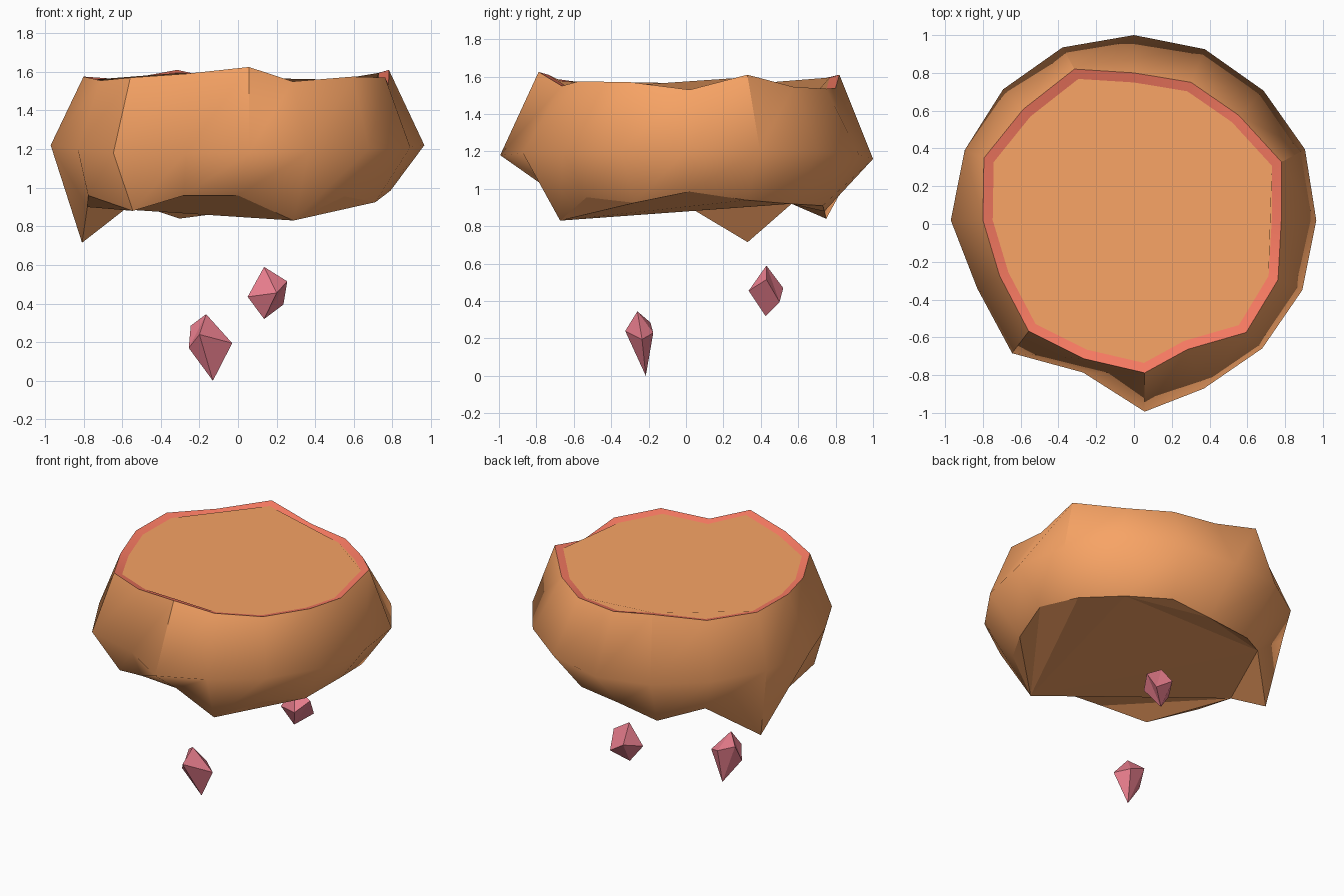
import bpy, bmesh
from math import cos, sin, tau, radians

if "Cube" in bpy.data.objects:
    bpy.data.objects.remove(bpy.data.objects["Cube"])


def material(name, rgb):
    m = bpy.data.materials.new(name)
    m.diffuse_color = (*rgb, 1)
    m.use_nodes = True
    m.node_tree.nodes["Principled BSDF"].inputs["Base Color"].default_value = m.diffuse_color
    return m


def finish(bm, name, mats):
    me = bpy.data.meshes.new(name)
    bm.normal_update()
    bmesh.ops.recalc_face_normals(bm, faces=bm.faces[:])
    bm.to_mesh(me)
    bm.free()
    ob = bpy.data.objects.new(name, me)
    bpy.context.collection.objects.link(ob)
    for m in mats:
        me.materials.append(m)
    return ob


def ring(bm, radii, heights, nudge={}):
    """Irregular ring, counter-clockwise from +x; nudge turns single corners by degrees."""
    n, out = len(radii), []
    for i, (r, z) in enumerate(zip(radii, heights)):
        a = tau * i / n + radians(nudge.get(i, 0))
        out.append(bm.verts.new((r * cos(a), 0.02 + r * sin(a), z)))
    return out


def bridge(bm, a, b, mat=0):
    n = len(a)
    for i in range(n):
        j = (i + 1) % n
        bm.faces.new((a[i], a[j], b[j], b[i])).material_index = mat


orange = material("orange_rock", (0.94, 0.37, 0.13))
red = material("red_rim", (0.96, 0.20, 0.125))
pink = material("pink_crystal", (0.82, 0.21, 0.27))

# Floating rock: 16-sided rings given as radius and height
low_r = [.79, .79, .76, .77, .72, .79, .77, .865, .78, .84, .77, .73, .70, .75, .78, .77]
low_z = [.985, .94, .92, .91, .88, .84, .92, .715, .90, .96, .88, .96, .96, .83, .955, .925]
mid_r = [.965, .98, .97, .98, .98, .99, .98, .97, .97, .905, .955, .85, 1.015, .965, .96, .965]
mid_z = [1.22, 1.21, 1.2, 1.18, 1.16, 1.18, 1.2, 1.21, 1.22, 1.2, 1.18, 1.18, 1.18, 1.19, 1.2, 1.21]
top_r = [.78, .84, .785, .79, .78, .86, .83, .86, .80, .77, .81, .78, .81, .74, .84, .825]
top_z = [1.53, 1.61, 1.545, 1.535, 1.54, 1.61, 1.56, 1.575, 1.575, 1.555, 1.57, 1.59, 1.625, 1.55,
         1.575, 1.57]
mid_nudge = {9: 1, 10: 2.5, 11: 4, 12: 3.2}
top_nudge = {1: -1, 5: -1, 10: 1.5, 11: 2.5, 12: 4}

bm = bmesh.new()
low = ring(bm, low_r, low_z, {7: 1.5})
mid = ring(bm, mid_r, mid_z, mid_nudge)
top = ring(bm, top_r, top_z, top_nudge)
inner = ring(bm, [r * 0.935 for r in top_r], [z - 0.015 for z in top_z], top_nudge)
bridge(bm, low, mid)
bridge(bm, mid, top)
bridge(bm, top, inner, 1)      # red rim
bm.faces.new(inner)            # ground surface

# Underside: corner flaps around two hanging spikes, then fans from both sides
flaps = [(8, 7, 6), (6, 5, 4), (4, 3, 2), (6, 4, 2)]
fan_a = [14, 15, 0, 1, 2, 6, 8]
fan_b = [9, 10, 11, 12, 13]
flaps += [(13, b, a) for a, b in zip(fan_a, fan_a[1:])]
flaps += [(8, b, a) for a, b in zip(fan_b, fan_b[1:])]
for tri in flaps:
    bm.faces.new([low[i] for i in tri])
rock = finish(bm, "floating_rock", [orange, red])

# Smooth flanks: the widest ring stays soft, the other rings are crisp
rock.select_set(True)
bpy.context.view_layer.objects.active = rock
bpy.ops.object.shade_smooth_by_angle(angle=radians(33))
for e in rock.data.edges:
    a, b = (v // 16 for v in e.vertices)
    if a == b:
        e.use_edge_sharp = a != 1
for p in rock.data.polygons:
    if all(v < 16 for v in p.vertices):
        p.use_smooth = False


# Crystals: irregular five-sided double pyramids
def crystal(name, tip, foot, belt):
    bm = bmesh.new()
    t, f = bm.verts.new(tip), bm.verts.new(foot)
    vs = [bm.verts.new(p) for p in belt]
    for a, b in zip(vs, vs[1:] + vs[:1]):
        bm.faces.new((a, b, t))
        bm.faces.new((b, a, f))
    finish(bm, name, [pink])


crystal("lower_crystal", (-.165, -.26, .345), (-.13, -.215, 0),
        [(-.2, -.325, .24), (-.03, -.235, .195), (-.12, -.175, .23), (-.245, -.19, .285), (-.255, -.25, .17)])
crystal("upper_crystal", (.135, .43, .59), (.135, .425, .32),
        [(.05, .40, .435), (.2, .335, .455), (.255, .43, .515), (.235, .50, .395), (.12, .52, .47)])
